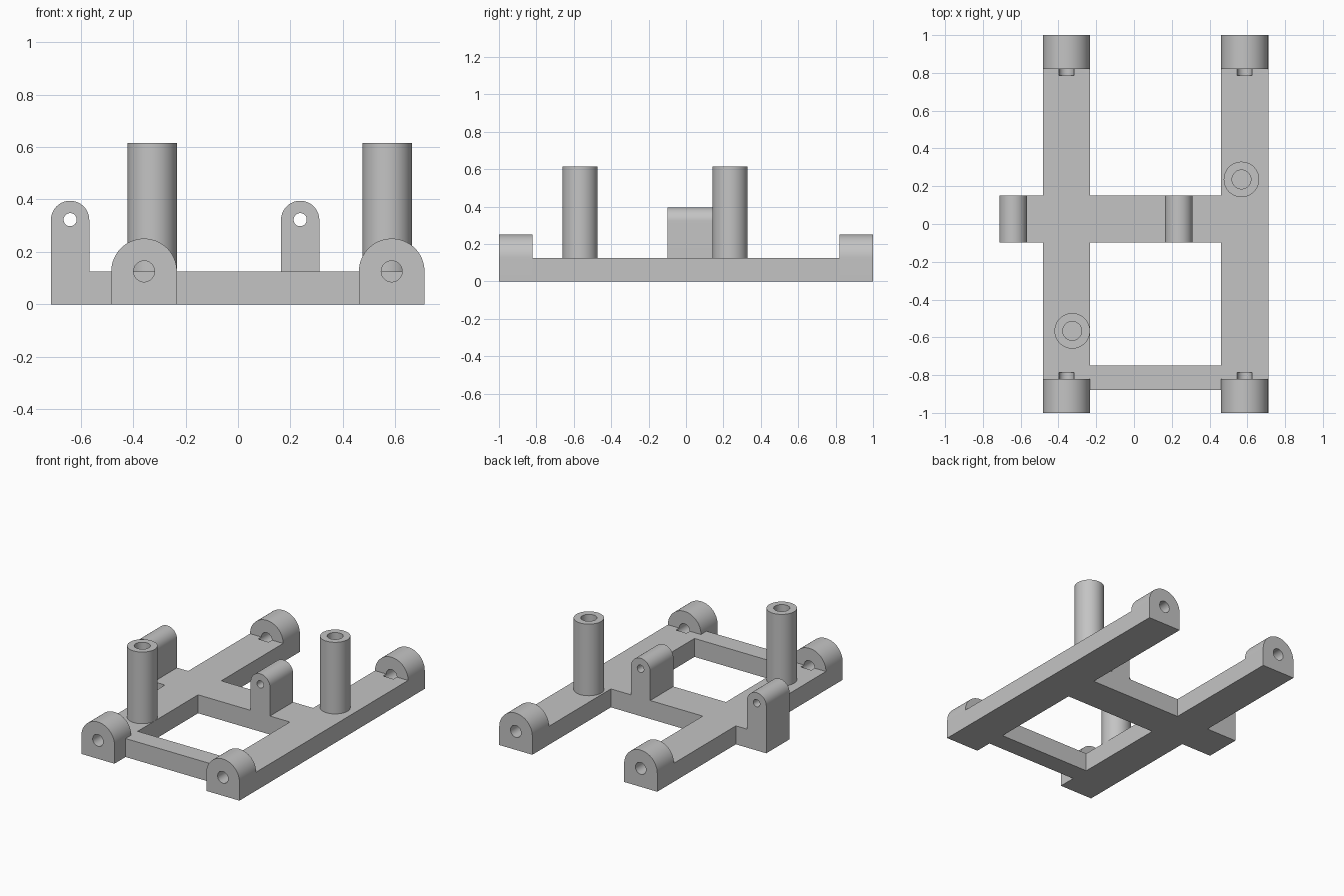
import bpy, bmesh, math
from mathutils import Matrix, Vector

if "Cube" in bpy.data.objects:
    bpy.data.objects.remove(bpy.data.objects["Cube"], do_unlink=True)

grey = bpy.data.materials.new("plain grey")
grey.use_nodes = True
grey.diffuse_color = (0.55, 0.55, 0.55, 1)
grey.node_tree.nodes["Principled BSDF"].inputs["Base Color"].default_value = grey.diffuse_color

DECK = 0.126      # height of the flat frame
RAIL_R = 0.125    # half width of a rail and radius of its end blocks
RAILS = {"right": -0.358, "left": 0.586}


def make(name, bm):
    bmesh.ops.recalc_face_normals(bm, faces=bm.faces[:])
    mesh = bpy.data.meshes.new(name)
    bm.to_mesh(mesh)
    bm.free()
    mesh.materials.append(grey)
    obj = bpy.data.objects.new(name, mesh)
    bpy.context.collection.objects.link(obj)
    return obj


def box(name, x0, x1, y0, y1):
    bm = bmesh.new()
    bmesh.ops.create_cube(bm, size=1)
    bmesh.ops.scale(bm, vec=(x1 - x0, y1 - y0, DECK), verts=bm.verts)
    bmesh.ops.translate(bm, vec=((x0 + x1) / 2, (y0 + y1) / 2, DECK / 2), verts=bm.verts)
    return make(name, bm)


def cylinder(name, radius, start, end):
    start, end = Vector(start), Vector(end)
    axis = end - start
    turn = axis.to_track_quat("Z", "Y").to_matrix().to_4x4()
    bm = bmesh.new()
    bmesh.ops.create_cone(bm, cap_ends=True, segments=48, radius1=radius, radius2=radius,
                          depth=axis.length,
                          matrix=Matrix.Translation((start + end) / 2) @ turn)
    return make(name, bm)


def arch(name, x, radius, z0, zc, y0, y1):
    """Upright block with a half-round top, extruded along y."""
    steps = 32
    points = [(x - radius, z0), (x + radius, z0)]
    for i in range(steps + 1):
        a = math.pi * i / steps
        points.append((x + radius * math.cos(a), zc + radius * math.sin(a)))
    bm = bmesh.new()
    face = bm.faces.new([bm.verts.new((px, y0, pz)) for px, pz in points])
    new = bmesh.ops.extrude_face_region(bm, geom=[face])["geom"]
    bmesh.ops.translate(bm, vec=(0, y1 - y0, 0),
                        verts=[g for g in new if isinstance(g, bmesh.types.BMVert)])
    return make(name, bm)


def activate(obj):
    bpy.ops.object.select_all(action="DESELECT")
    obj.select_set(True)
    bpy.context.view_layer.objects.active = obj


def cut(obj, cutters):
    for cutter in cutters:
        mod = obj.modifiers.new("hole", "BOOLEAN")
        mod.operation = "DIFFERENCE"
        mod.solver = "EXACT"
        mod.object = cutter
        activate(obj)
        bpy.ops.object.modifier_apply(modifier=mod.name)


def discard(cutters):
    for cutter in cutters:
        bpy.data.objects.remove(cutter, do_unlink=True)


parts = []

# Rails with a bored, round-topped block at each end
for side, x in RAILS.items():
    rail = box(side + "_rail", x - RAIL_R, x + RAIL_R, -0.82, 0.82)
    bores = []
    for end, s in (("front", -1), ("back", 1)):
        bore = cylinder("bore_cutter", 0.04, (x, s * 0.785, DECK), (x, s * 1.05, DECK))
        block = arch(f"{end}_{side}_bearing_block", x, RAIL_R, 0, DECK, s * 0.82, s)
        cut(block, [bore])
        bores.append(bore)
        parts.append(block)
    cut(rail, bores)
    discard(bores)
    parts.append(rail)

# Cross beams between the rails, and the stub out to the outer lug
inner0, inner1 = RAILS["right"] + RAIL_R, RAILS["left"] - RAIL_R
parts.append(box("middle_beam", inner0, inner1, -0.098, 0.152))
parts.append(box("front_beam", inner0, inner1, -0.88, -0.75))
parts.append(box("outer_stub", -0.567, RAILS["right"] - RAIL_R, -0.098, 0.152))

# Pivot lugs
for name, x, z0 in (("outer_lug", -0.64, 0), ("inner_lug", 0.237, DECK)):
    lug = arch(name, x, 0.073, z0, 0.322, -0.098, 0.152)
    pin = cylinder("pin_cutter", 0.025, (x, -0.2, 0.323), (x, 0.25, 0.323))
    cut(lug, [pin])
    discard([pin])
    parts.append(lug)

# Hollow posts
for name, x, y in (("front_post", -0.327, -0.566), ("back_post", 0.569, 0.236)):
    post = cylinder(name, 0.094, (x, y, DECK), (x, y, 0.615))
    core = cylinder("core_cutter", 0.05, (x, y, DECK + 0.01), (x, y, 0.7))
    cut(post, [core])
    discard([core])
    parts.append(post)

# Smooth the round faces, keep the edges crisp
for part in parts:
    activate(part)
    bpy.ops.object.shade_smooth_by_angle(angle=math.radians(30))
